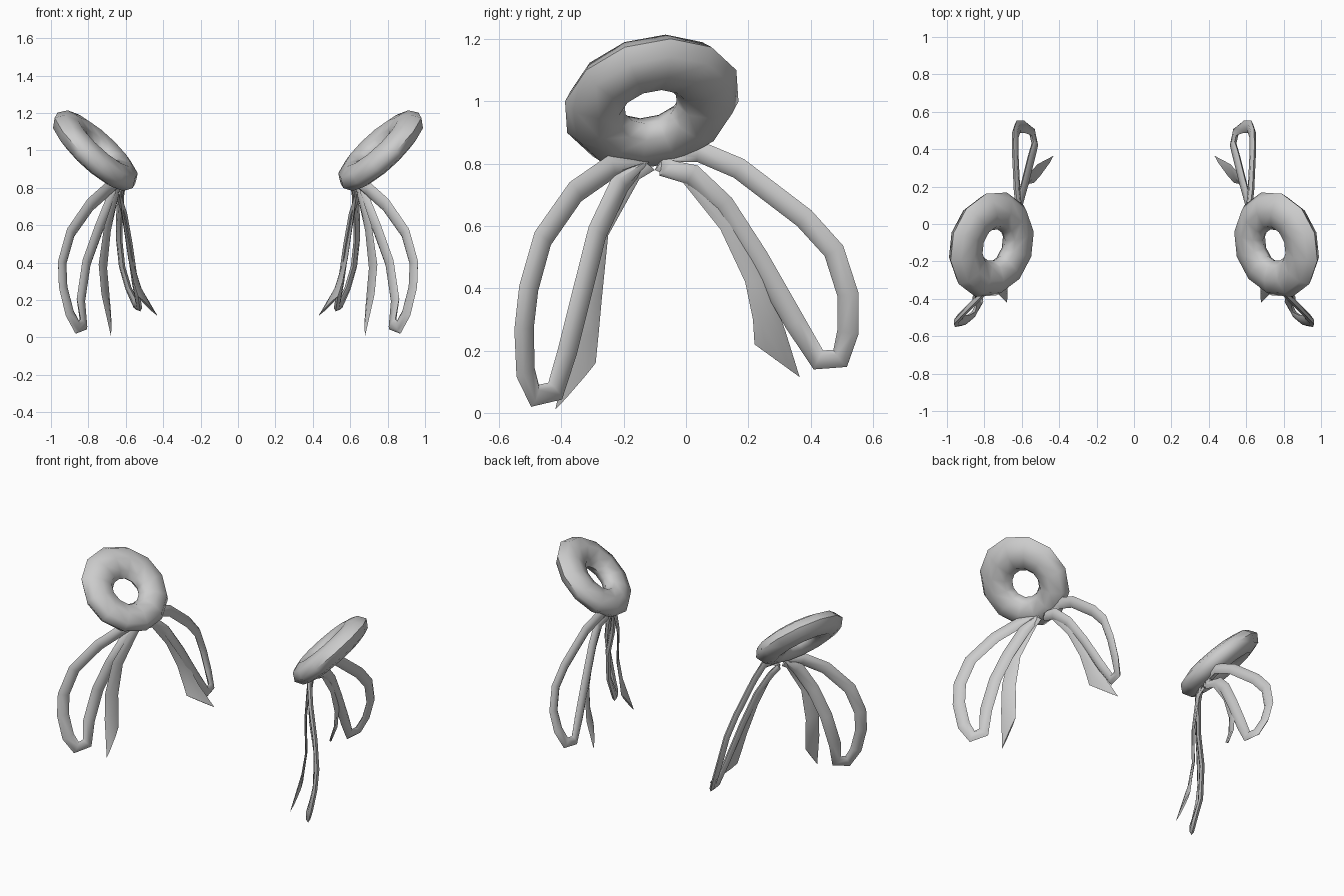
import bpy, math
from mathutils import Vector, Matrix

if "Cube" in bpy.data.objects:
    bpy.data.objects.remove(bpy.data.objects["Cube"])

# One plain grey for everything
grey = bpy.data.materials.new("plain_grey")
grey.use_nodes = True
colour = (0.6, 0.6, 0.6, 1)
grey.diffuse_color = colour
grey.node_tree.nodes["Principled BSDF"].inputs["Base Color"].default_value = colour


def finish(obj, name, angle):
    """Name, colour, smooth and mirror a part to the other side."""
    obj.name = name
    obj.data.materials.clear()
    obj.data.materials.append(grey)
    bpy.ops.object.select_all(action="DESELECT")
    obj.select_set(True)
    bpy.context.view_layer.objects.active = obj
    bpy.ops.object.shade_smooth_by_angle(angle=math.radians(angle))
    obj.modifiers.new("other_side", "MIRROR").use_axis[0] = True


def plane_normal(points):
    total = Vector()
    for p, q in zip(points, points[1:] + points[:1]):
        total += p.cross(q)
    return total.normalized()


def ribbon(name, rows, normal, thick, closed):
    """Skin a thin six-sided lens section along pairs of edge points."""
    section = [(0, 0), (0.25, 1), (0.75, 1), (1, 0), (0.75, -1), (0.25, -1)]
    n = len(section)
    verts = [a.lerp(b, s) + normal * thick * h / 2 for a, b in rows for s, h in section]
    faces = []
    for r in range(len(rows) if closed else len(rows) - 1):
        i, j = r * n, (r + 1) % len(rows) * n
        faces += [(i + k, i + (k + 1) % n, j + (k + 1) % n, j + k) for k in range(n)]
    if not closed:
        faces += [tuple(reversed(range(n))), tuple(range(len(verts) - n, len(verts)))]
    mesh = bpy.data.meshes.new(name)
    mesh.from_pydata(verts, [], faces)
    obj = bpy.data.objects.new(name, mesh)
    bpy.context.collection.objects.link(obj)
    bpy.context.view_layer.objects.active = obj
    obj.select_set(True)
    bpy.ops.object.mode_set(mode="EDIT")
    bpy.ops.mesh.select_all(action="SELECT")
    bpy.ops.mesh.normals_make_consistent(inside=False)
    bpy.ops.object.mode_set(mode="OBJECT")
    finish(obj, name, 50)


def loop(name, points, width):
    """Closed ribbon lying in the plane of its own centreline."""
    pts = [Vector(p) for p in points]
    normal = plane_normal(pts)
    rows = []
    for i, p in enumerate(pts):
        before, after = (p - pts[i - 1]).normalized(), (pts[(i + 1) % len(pts)] - p).normalized()
        side = (before + after).cross(normal).normalized() * width / 2
        rows.append((p - side, p + side))
    ribbon(name, rows, normal, 0.028, True)


def tail(name, edges):
    """Loose ribbon end given by its two edges, cut at a slant."""
    rows = [(Vector(a), Vector(b)) for a, b in edges]
    outline = [a for a, b in rows] + [b for a, b in reversed(rows)]
    ribbon(name, rows, plane_normal(outline), 0.012, False)


# Tilted, flattened ring whose hole sits a little low
bpy.ops.mesh.primitive_torus_add(major_segments=12, minor_segments=8,
                                 major_radius=0.189, minor_radius=0.102)
ring = bpy.context.object
tilt = Vector((-0.66, -0.2, 0.72)).to_track_quat("Z", "Y").to_matrix()
downhill = tilt.transposed() @ Vector((0, 0, -1))
downhill.z = 0
downhill.normalize()
for v in ring.data.vertices:
    inward = (0.291 - math.hypot(v.co.x, v.co.y)) / 0.204
    v.co.z *= 0.68
    v.co += downhill * 0.015 * inward
ring.data.transform(Matrix.Translation((0.764, -0.11, 1.0)) @ tilt.to_4x4())
finish(ring, "ring", 60)

# Long loop at the front, shorter loop at the back
loop("front_loop", [
    (0.64, -0.13, 0.81), (0.7, -0.24, 0.79), (0.79, -0.355, 0.71), (0.895, -0.46, 0.56),
    (0.94, -0.505, 0.4), (0.935, -0.52, 0.27), (0.9, -0.515, 0.13), (0.86, -0.485, 0.055),
    (0.825, -0.42, 0.07), (0.84, -0.38, 0.2), (0.81, -0.33, 0.4), (0.745, -0.285, 0.58),
    (0.68, -0.21, 0.74)], 0.077)
loop("back_loop", [
    (0.62, -0.06, 0.83), (0.61, 0.04, 0.84), (0.625, 0.17, 0.785), (0.635, 0.38, 0.625),
    (0.635, 0.475, 0.52), (0.62, 0.52, 0.38), (0.585, 0.52, 0.26), (0.545, 0.495, 0.175),
    (0.53, 0.425, 0.17), (0.55, 0.35, 0.29), (0.58, 0.23, 0.5), (0.61, 0.12, 0.67),
    (0.64, 0.02, 0.765), (0.64, -0.06, 0.785)], 0.07)

# Loose ribbon ends
tail("front_tail", [
    ((0.65, -0.14, 0.81), (0.64, -0.1, 0.78)), ((0.655, -0.2, 0.78), (0.64, -0.15, 0.75)),
    ((0.715, -0.31, 0.6), (0.68, -0.25, 0.57)), ((0.745, -0.345, 0.39), (0.7, -0.27, 0.37)),
    ((0.73, -0.37, 0.23), (0.69, -0.28, 0.26)), ((0.68, -0.42, 0.01), (0.685, -0.29, 0.16))])
tail("back_tail", [
    ((0.63, -0.1, 0.78), (0.63, -0.08, 0.81)), ((0.63, -0.01, 0.74), (0.63, 0.05, 0.77)),
    ((0.61, 0.11, 0.59), (0.6, 0.17, 0.63)), ((0.585, 0.19, 0.42), (0.57, 0.26, 0.43)),
    ((0.56, 0.215, 0.3), (0.515, 0.32, 0.26)), ((0.535, 0.22, 0.22), (0.43, 0.365, 0.115))])
